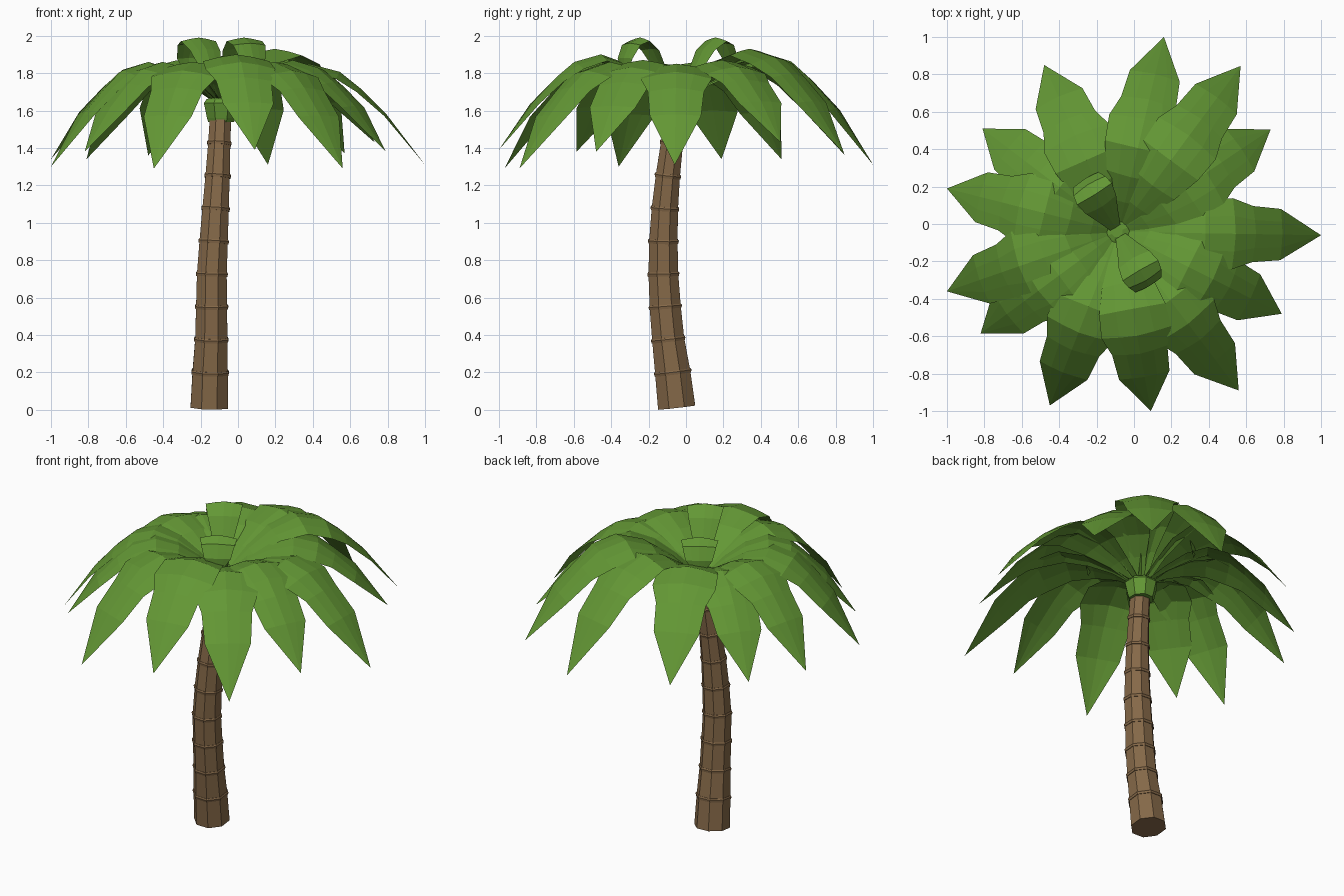
import bpy, math
from mathutils import Vector

if "Cube" in bpy.data.objects:
    bpy.data.objects.remove(bpy.data.objects["Cube"])

def material(name, rgb):
    m = bpy.data.materials.new(name)
    m.diffuse_color = (*rgb, 1)
    m.use_nodes = True
    m.node_tree.nodes["Principled BSDF"].inputs["Base Color"].default_value = m.diffuse_color
    return m

GREEN = material("leaf_green", (0.125, 0.31, 0.035))
BROWN = material("bark_brown", (0.235, 0.14, 0.065))

def add_mesh(name, verts, faces, mat):
    me = bpy.data.meshes.new(name)
    me.from_pydata([tuple(v) for v in verts], [], faces)
    me.materials.append(mat)
    ob = bpy.data.objects.new(name, me)
    bpy.context.collection.objects.link(ob)
    return ob

def tube(name, rings, mat, n=8):
    """Closed low-poly tube from (centre, axis, radius) rings."""
    verts, faces = [], []
    for c, axis, r in rings:
        u = (Vector((1, 0, 0)) - axis * axis.x).normalized()
        v = axis.cross(u)
        for k in range(n):
            a = 2 * math.pi * (k + 0.5) / n
            verts.append(c + r * (math.cos(a) * u + math.sin(a) * v))
    for i in range(len(rings) - 1):
        for k in range(n):
            a, b = i * n + k, i * n + (k + 1) % n
            faces.append((a, b, b + n, a + n))
    faces.append(tuple(reversed(range(n))))
    faces.append(tuple(range(len(verts) - n, len(verts))))
    return add_mesh(name, verts, faces, mat)

# Curved trunk
path = [Vector(p) for p in [
    (-.154, -.05, .013), (-.149, -.071, .2), (-.143, -.095, .375), (-.141, -.111, .55),
    (-.14, -.121, .725), (-.13, -.121, .9), (-.12, -.113, 1.075), (-.109, -.097, 1.25),
    (-.1, -.075, 1.425), (-.092, -.05, 1.6)]]
radii = [.108, .102, .093, .09, .086, .082, .076, .07, .064, .061]
axes = []
for i in range(len(path)):
    a, b = path[max(i - 1, 0)], path[min(i + 1, len(path) - 1)]
    axes.append((b - a).normalized())
tube("trunk", list(zip(path, axes, radii)), BROWN)

# Thin raised bands at the trunk joints
for i in range(1, len(path) - 1):
    c, ax, r = path[i], axes[i], radii[i]
    tube(f"trunk_band_{i}", [(c - ax * .01, ax, r + .004), (c + ax * .004, ax, r + .007),
                             (c + ax * .012, ax, r + .002)], BROWN)

# Green crown holding the leaves
Z = Vector((0, 0, 1))
CX, CY = -.085, -.042
tube("crown", [(Vector((CX - .005, CY, z)), Z, r) for z, r in
               [(1.54, .075), (1.56, .082), (1.64, .1), (1.66, .085), (1.68, .03)]], GREEN)

def frond(name, angle, spine, widths, droops):
    """Leaf sheet: spine points are (radius, z), ridged across, ending in a point."""
    out = Vector((math.cos(angle), math.sin(angle), 0))
    side = Vector((-out.y, out.x, 0))
    pts = [Vector((CX, CY, 0)) + out * r + Z * z for r, z in spine]
    verts, faces = [], []
    for i, (w, d) in enumerate(zip(widths, droops)):
        t = (pts[i + 1] - pts[max(i - 1, 0)]).normalized()
        up = t.cross(side)
        for s in (-1, -.5, 0, .5, 1):
            verts.append(pts[i] + side * (s * w) - up * (d * w * abs(s) ** 1.4))
    verts.append(pts[-1])
    rows = len(widths)
    for i in range(rows - 1):
        for k in range(4):
            a = i * 5 + k
            faces.append((a, a + 5, a + 6, a + 1))
    last = (rows - 1) * 5
    for k in range(4):
        faces.append((last + k, len(verts) - 1, last + k + 1))
    return add_mesh(name, verts, faces, GREEN)

# Large arching fronds: tip x, tip y, tip z, crest z
tips = [(.16, 1.0, 1.31, 1.91), (.57, .845, 1.37, 1.93), (.73, .505, 1.43, 1.87),
        (1.0, -.06, 1.31, 1.85), (.79, -.48, 1.38, 1.87), (.56, -.89, 1.29, 1.86),
        (.09, -1.0, 1.39, 1.9), (-.45, -.97, 1.29, 1.86), (-.82, -.585, 1.38, 1.86),
        (-1.0, -.36, 1.30, 1.86), (-1.0, .19, 1.34, 1.86), (-.81, .51, 1.34, 1.84),
        (-.48, .85, 1.36, 1.88)]
fracs = [.02, .15, .28, .43, .58, .68, .81, 1]
rise = [0, .45, .8, 1]            # climb from the crown to the crest
fall = [.08, .24, .5, 1]          # drop from the crest to the tip
widths = [.03, .08, .14, .18, .19, .15, .137]
droops = [.05, .08, .14, .2, .22, .18, .1]
for i, (x, y, zt, zc) in enumerate(tips):
    dx, dy = x - CX, y - CY
    L = math.hypot(dx, dy)
    zs = [1.64 + (zc - 1.64) * k for k in rise] + [zc - (zc - zt) * k for k in fall]
    frond(f"frond_{i + 1}", math.atan2(dy, dx),
          [(f * L, z) for f, z in zip(fracs, zs)], widths, droops)

# Two short curled young fronds on top
curl = [(.01, 1.65), (.09, 1.8), (.16, 1.93), (.235, 1.99), (.3, 1.96), (.335, 1.88), (.33, 1.76)]
for i, deg in enumerate((122, -60)):
    frond(f"young_frond_{i + 1}", math.radians(deg), curl,
          [.025, .06, .095, .11, .1, .08], [.1, .12, .15, .18, .15, .1])
